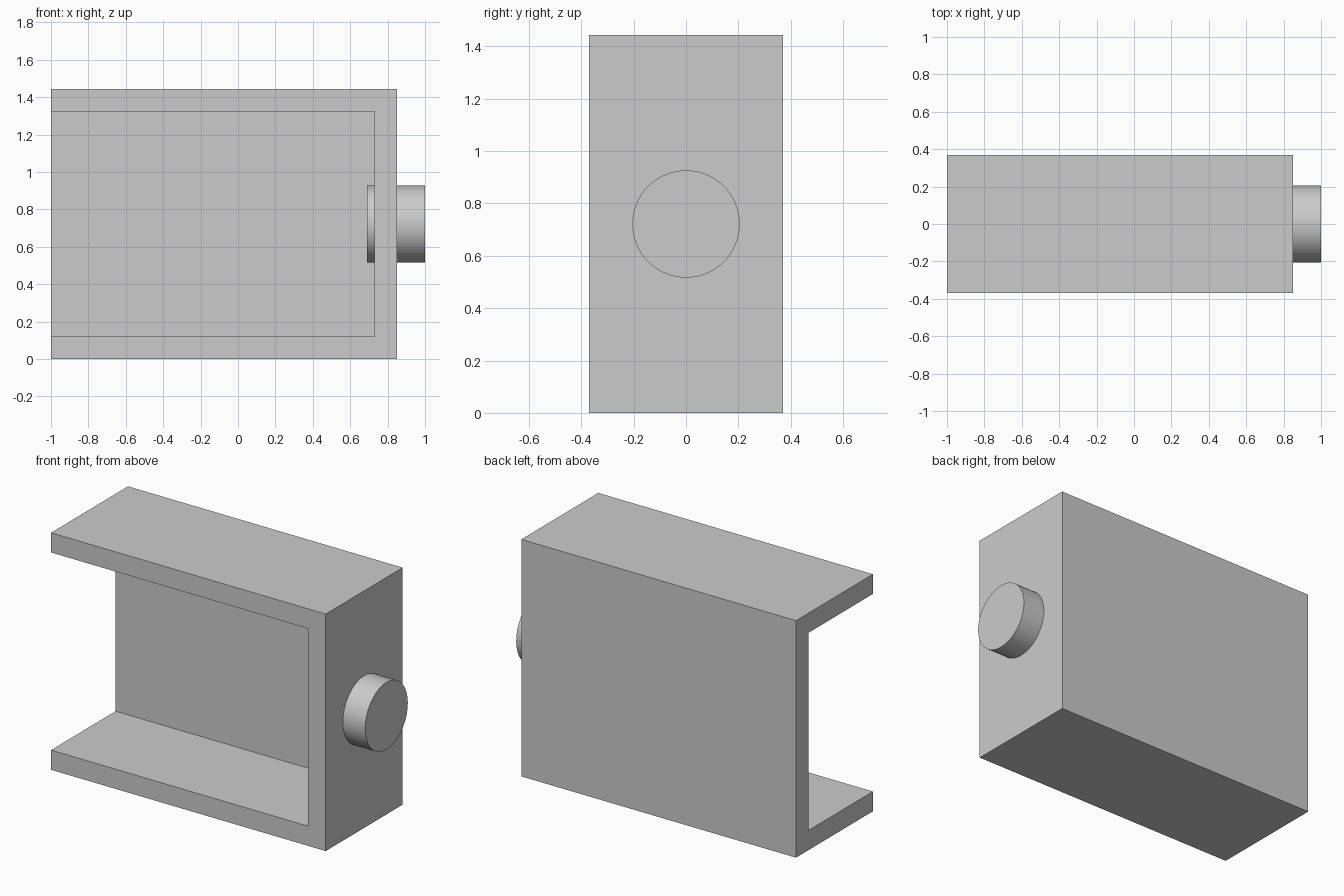
import bpy
import math

default_cube = bpy.data.objects.get("Cube")
if default_cube:
    bpy.data.objects.remove(default_cube, do_unlink=True)

# Overall sizes
LEFT, RIGHT = -1.0, 0.85
HALF_DEPTH = 0.37
HEIGHT = 1.443
WALL = 0.12
PEG_START, PEG_END, PEG_RADIUS = 0.69, 1.0, 0.205

grey = bpy.data.materials.new("light_grey")
grey.use_nodes = True
colour = (0.6, 0.6, 0.6, 1.0)
grey.diffuse_color = colour
grey.node_tree.nodes["Principled BSDF"].inputs["Base Color"].default_value = colour


def box(name, low, high):
    """Axis-aligned box between two corners."""
    centre = [(a + b) / 2 for a, b in zip(low, high)]
    bpy.ops.mesh.primitive_cube_add(size=1, location=centre)
    obj = bpy.context.object
    obj.name = name
    obj.scale = [b - a for a, b in zip(low, high)]
    bpy.ops.object.transform_apply(location=True, rotation=False, scale=True)
    obj.data.materials.append(grey)
    return obj


# Housing: a block hollowed out through its front and its open end
housing = box("housing", (LEFT, -HALF_DEPTH, 0), (RIGHT, HALF_DEPTH, HEIGHT))
cutter = box("cavity_cutter",
             (LEFT - WALL, -HALF_DEPTH - WALL, WALL),
             (RIGHT - WALL, HALF_DEPTH - WALL, HEIGHT - WALL))
cutter.hide_render = True

cut = housing.modifiers.new("cavity", "BOOLEAN")
cut.operation = "DIFFERENCE"
cut.solver = "EXACT"
cut.object = cutter
bpy.ops.object.select_all(action="DESELECT")
housing.select_set(True)
bpy.context.view_layer.objects.active = housing
bpy.ops.object.modifier_apply(modifier=cut.name)
bpy.data.objects.remove(cutter, do_unlink=True)

# Round peg passing through the end wall
bpy.ops.mesh.primitive_cylinder_add(
    vertices=64, radius=PEG_RADIUS, depth=PEG_END - PEG_START,
    location=((PEG_START + PEG_END) / 2, 0, HEIGHT / 2),
    rotation=(0, math.pi / 2, 0))
peg = bpy.context.object
peg.name = "round_peg"
peg.data.materials.append(grey)
bpy.ops.object.shade_smooth_by_angle(angle=math.radians(30))
